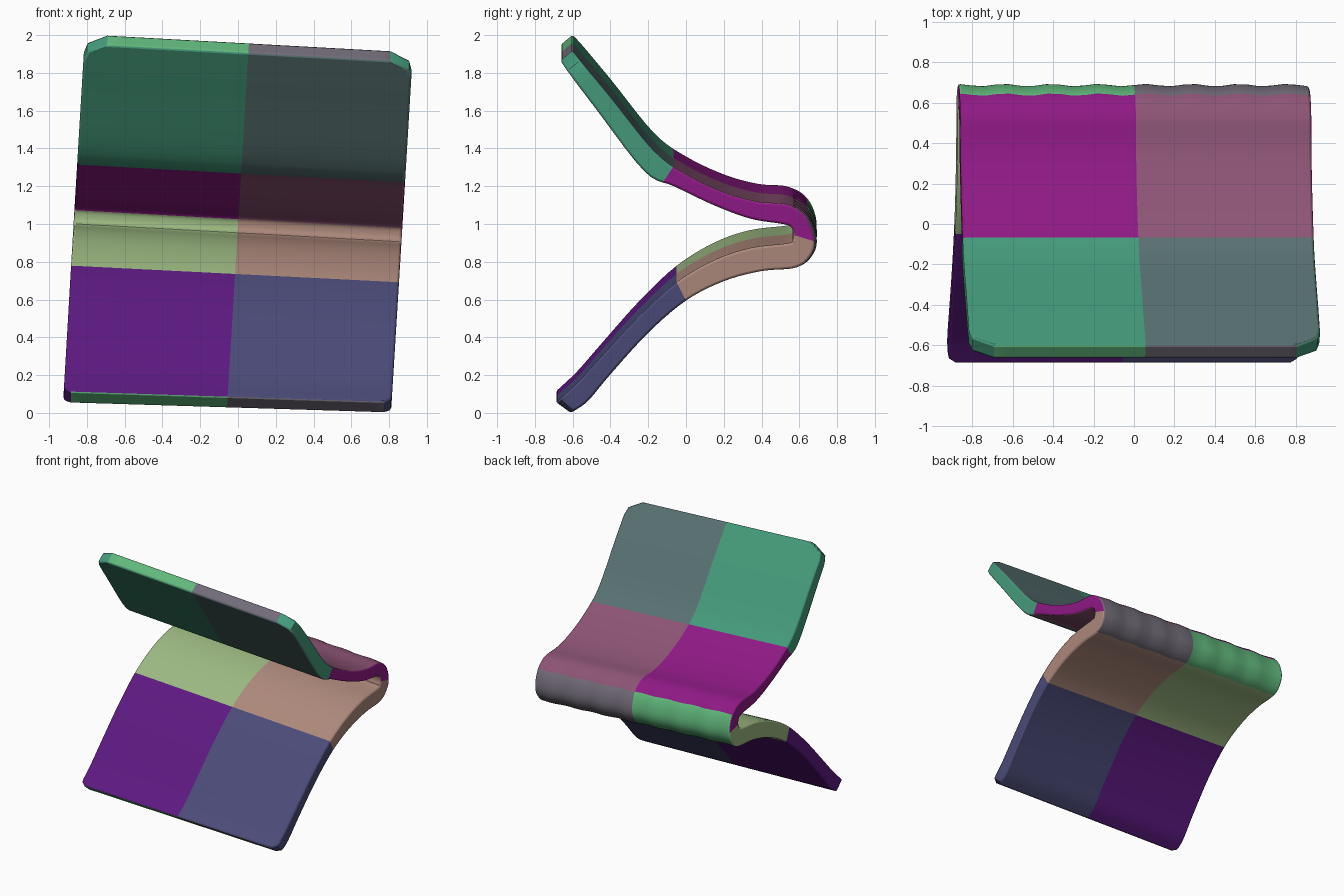
import bpy, bmesh, math
from mathutils import Vector

if "Cube" in bpy.data.objects:
    bpy.data.objects.remove(bpy.data.objects["Cube"])

# Matching outer / inner profile points (y, z), upper tip -> fold -> lower tip
OUTER = [(-.60, 1.965), (-.40, 1.725), (-.17, 1.44), (0, 1.315), (.2, 1.22), (.38, 1.17), (.54, 1.155),
         (.64, 1.09), (.685, .98), (.67, .89), (.59, .82), (.4, .80), (.2, .745), (0, .64),
         (-.2, .465), (-.4, .24), (-.52, .095), (-.61, .03)]
INNER = [(-.665, 1.91), (-.48, 1.665), (-.22, 1.33), (-.06, 1.25), (.15, 1.15), (.34, 1.08), (.52, 1.05),
         (.56, 1.03), (.57, 1.0), (.565, .97), (.54, .95), (.34, .925), (.15, .86), (-.05, .74),
         (-.25, .555), (-.45, .335), (-.58, .19), (-.69, .09)]
HALF, COLS, STEPS = .868, 28, 5


def smooth(points):
    """Resample a point list with a Catmull-Rom curve."""
    p = [Vector(q) for q in points]
    p = [2 * p[0] - p[1]] + p + [2 * p[-1] - p[-2]]
    out = []
    for i in range(1, len(p) - 2):
        a, b, c, d = p[i - 1:i + 3]
        for k in range(STEPS):
            t = k / STEPS
            out.append(.5 * (2 * b + (c - a) * t + (2 * a - 5 * b + 4 * c - d) * t * t
                             + (3 * b - a - 3 * c + d) * t ** 3))
    return out + [p[-2]]


def corner_inset(d, r):
    return r - math.sqrt(r * r - (r - d) ** 2) if d < r else 0


def material(name, rgb):
    m = bpy.data.materials.new(name)
    m.diffuse_color = (*rgb, 1)
    m.use_nodes = True
    m.node_tree.nodes["Principled BSDF"].inputs["Base Color"].default_value = m.diffuse_color
    return m


outer, inner = smooth(OUTER), smooth(INNER)
n = len(outer)
bm = bmesh.new()


def surface(points, ripple):
    """Sweep the profile across x, rounding the corners at both tips."""
    grid = []
    for p, o in zip(points, outer):
        inset = corner_inset((o - outer[0]).length, .12) + corner_inset((o - outer[-1]).length, .04)
        w = HALF - inset
        row = []
        for j in range(COLS + 1):
            x = w * (2 * j / COLS - 1)
            y = p.x + (ripple * math.sin(x * 27) if p.x > .58 else 0)
            row.append(bm.verts.new((x, y, p.y)))
        grid.append(row)
    return grid


go, gi = surface(outer, .006), surface(inner, 0)


# Colour bands: 0 upper flap, 1 upper root, 2 fold, 3 lower root, 4 lower flap
def band(i):
    y, z = outer[i]
    if y > .6 and z < 1.1:
        return 2
    if z > 1:
        return 0 if y < -.09 else 1
    return 3 if y > 0 else 4


def face(verts, b, j):
    bm.faces.new(verts).material_index = 2 * b + (j >= COLS // 2)


for i in range(n - 1):
    for j in range(COLS):
        for g in (go, gi):
            b = band(i)
            if g is gi and b == 2:
                b = 3
            face((g[i][j], g[i][j + 1], g[i + 1][j + 1], g[i + 1][j]), b, j)
    for j in (0, COLS):
        b = band(i)
        if b == 2:
            b = 1 if outer[i].y > .98 else 3
        face((go[i][j], go[i + 1][j], gi[i + 1][j], gi[i][j]), b, 0 if b < 2 else j)
for i in (0, n - 1):
    for j in range(COLS):
        face((go[i][j], go[i][j + 1], gi[i][j + 1], gi[i][j]), 2, j)
bmesh.ops.recalc_face_normals(bm, faces=bm.faces[:])

# Whole sheet leans slightly sideways, less so towards the lower tip
for v in bm.verts:
    x, z = v.co.x, v.co.z
    tilt = .03 + .025 * min(1, z / .9)
    v.co.x, v.co.z = x + .06 * (z - 1), z - tilt * x
low = min(v.co.z for v in bm.verts)
for v in bm.verts:
    v.co.z -= low

mesh = bpy.data.meshes.new("folded_sheet")
bm.to_mesh(mesh)
bm.free()
COLORS = [("upper_flap", (.06, .33, .20), (.10, .17, .17)),
          ("upper_root", (.28, .01, .24), (.27, .09, .18)),
          ("fold_edge", (.12, .48, .20), (.17, .15, .19)),
          ("lower_root", (.33, .48, .22), (.42, .25, .20)),
          ("lower_flap", (.11, .01, .22), (.07, .07, .19))]
for name, left, right in COLORS:
    mesh.materials.append(material(name + "_left", left))
    mesh.materials.append(material(name + "_right", right))

sheet = bpy.data.objects.new("folded_sheet", mesh)
bpy.context.collection.objects.link(sheet)
bpy.context.view_layer.objects.active = sheet
sheet.select_set(True)
bpy.ops.object.shade_smooth_by_angle(angle=math.radians(40))

# Soft worn rim
bevel = sheet.modifiers.new("rim", 'BEVEL')
bevel.width = .012
bevel.segments = 2
bevel.limit_method = 'ANGLE'
bevel.angle_limit = math.radians(50)
